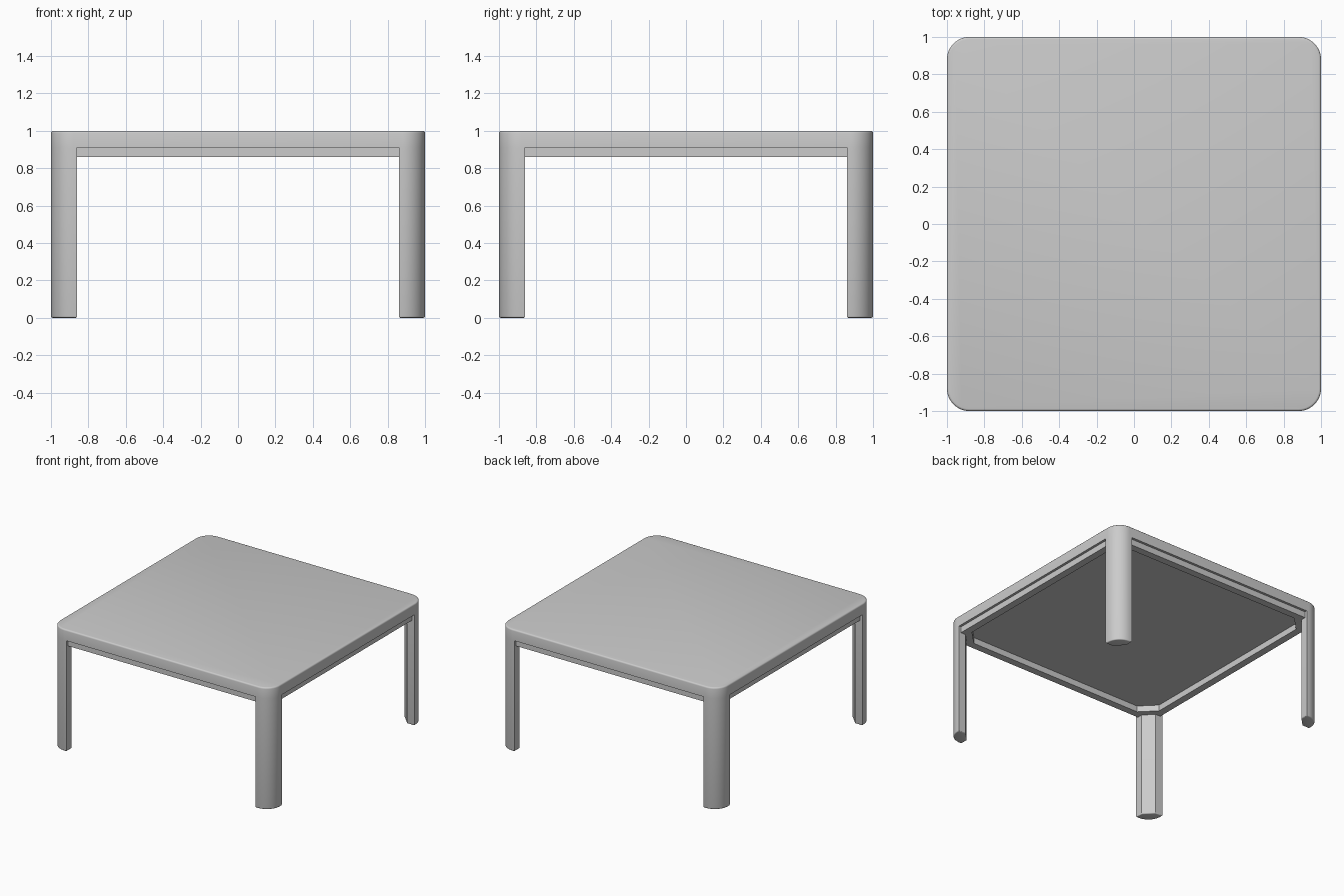
import bpy, bmesh
from math import sin, cos, pi

if "Cube" in bpy.data.objects:
    bpy.data.objects.remove(bpy.data.objects["Cube"])

R = 0.12      # outer corner radius
SEG = 12      # segments per rounded corner


def finish(bm, name):
    bmesh.ops.recalc_face_normals(bm, faces=bm.faces[:])
    me = bpy.data.meshes.new(name)
    bm.to_mesh(me)
    bm.free()
    ob = bpy.data.objects.new(name, me)
    bpy.context.collection.objects.link(ob)
    bpy.ops.object.select_all(action='DESELECT')
    ob.select_set(True)
    bpy.context.view_layer.objects.active = ob
    bpy.ops.object.shade_smooth_by_angle(angle=0.6)
    return ob


def corner_arc(sx, sy):
    # rounded outer corner, running from the y side to the x side
    c = 1 - R
    return [(sx * (c + R * sin(pi / 2 * i / SEG)), sy * (c + R * cos(pi / 2 * i / SEG)))
            for i in range(SEG + 1)]


def prism(name, outline, z0, z1, soft_z, soft):
    # extruded outline with a softened rim at height soft_z
    bm = bmesh.new()
    face = bm.faces.new([bm.verts.new((x, y, z0)) for x, y in outline])
    ext = bmesh.ops.extrude_face_region(bm, geom=[face], use_keep_orig=True)
    for v in ext['geom']:
        if isinstance(v, bmesh.types.BMVert):
            v.co.z = z1
    rim = [e for e in bm.edges if all(abs(v.co.z - soft_z) < 1e-5 for v in e.verts)]
    bmesh.ops.bevel(bm, geom=rim, offset=soft, segments=3, profile=0.5, affect='EDGES')
    return finish(bm, name)


# Table top: rounded square slab
top = []
for sx, sy in ((1, 1), (1, -1), (-1, -1), (-1, 1)):
    arc = corner_arc(sx, sy)
    top += arc if sx * sy > 0 else arc[::-1]
prism("table_top", top, 0.91, 1.0, 1.0, 0.012)

# Legs: round outside corner, chamfered inside corner
W, K = 0.14, 0.065
for sx, side in ((-1, "left"), (1, "right")):
    for sy, end in ((-1, "front"), (1, "back")):
        inner = [(1 - K, 1 - W), (1 - W, 1 - K)]
        outline = ([(sx * (1 - W), sy)] + corner_arc(sx, sy) + [(sx, sy * (1 - W))]
                   + [(sx * x, sy * y) for x, y in inner])
        prism(f"{end}_{side}_leg", outline, 0.0, 0.912, 0.0, 0.008)


# Apron: thin inset frame with chamfered corners
def octagon(inset, cut):
    a, b = 1 - inset, 1 - inset - cut
    return [(b, a), (a, b), (a, -b), (b, -a), (-b, -a), (-a, -b), (-a, b), (-b, a)]


bm = bmesh.new()
loops = [[bm.verts.new((x, y, z)) for x, y in octagon(inset, cut)]
         for inset, cut, z in ((0.02, 0.10, 0.86), (0.02, 0.10, 0.915),
                               (0.08, 0.118, 0.915), (0.08, 0.118, 0.86))]
for k in range(4):
    a, b = loops[k], loops[(k + 1) % 4]
    for i in range(8):
        j = (i + 1) % 8
        bm.faces.new((a[i], a[j], b[j], b[i]))
finish(bm, "apron")
